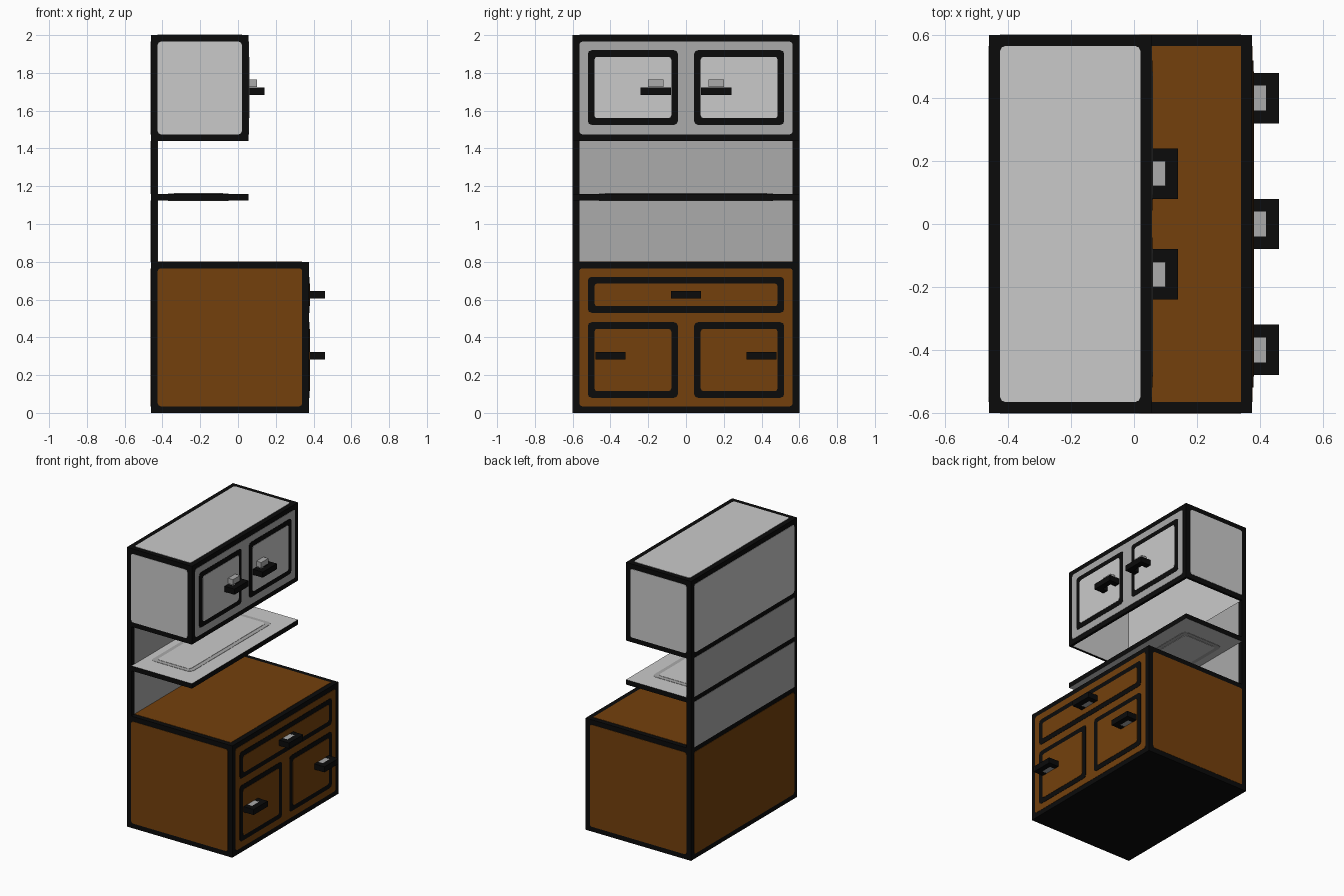
import bpy, bmesh, math

if "Cube" in bpy.data.objects:
    bpy.data.objects.remove(bpy.data.objects["Cube"])


def material(name, rgb):
    m = bpy.data.materials.new(name)
    m.diffuse_color = (*rgb, 1.0)
    m.use_nodes = True
    m.node_tree.nodes["Principled BSDF"].inputs["Base Color"].default_value = m.diffuse_color
    return m


BLACK = material("black trim", (0.0033, 0.0033, 0.0033))
BROWN = material("brown wood", (0.174, 0.051, 0.0037))
LIGHT = material("light grey", (0.59, 0.59, 0.59))
MID = material("mid grey", (0.405, 0.405, 0.405))

T = 0.035      # trim width
E = 0.002      # thickness of one painted layer
BACK, UP_X, BASE_X = -0.46, 0.055, 0.375
HALF = 0.6


def finish(name, bm, *mats):
    bmesh.ops.recalc_face_normals(bm, faces=bm.faces)
    me = bpy.data.meshes.new(name)
    bm.to_mesh(me)
    bm.free()
    for m in mats:
        me.materials.append(m)
    ob = bpy.data.objects.new(name, me)
    bpy.context.collection.objects.link(ob)
    return ob


def prism(name, axis, pts, d0, d1, mat):
    """Extrude a 2D outline along an axis from d0 to d1."""
    def place(p, d):
        c = list(p)
        c.insert(axis, d)
        return c
    bm = bmesh.new()
    a = [bm.verts.new(place(p, d0)) for p in pts]
    b = [bm.verts.new(place(p, d1)) for p in pts]
    bm.faces.new(a)
    bm.faces.new(b[::-1])
    for i in range(len(a)):
        j = (i + 1) % len(a)
        bm.faces.new((a[i], b[i], b[j], a[j]))
    return finish(name, bm, mat)


def rect(u0, u1, v0, v1, r=0.0):
    if r == 0:
        return [(u0, v0), (u1, v0), (u1, v1), (u0, v1)]
    pts = []
    for k, (cu, cv) in enumerate([(u1 - r, v1 - r), (u0 + r, v1 - r),
                                  (u0 + r, v0 + r), (u1 - r, v0 + r)]):
        for s in range(3):
            t = math.pi / 2 * (k + s / 2)
            pts.append((cu + r * math.cos(t), cv + r * math.sin(t)))
    return pts


def box(name, x0, x1, y0, y1, z0, z1, mat):
    return prism(name, 2, rect(x0, x1, y0, y1), z0, z1, mat)


def paint(name, axis, d, side, r4, mat, r=0.015, level=1):
    """Thin plate lying on a surface; higher levels sit over lower ones."""
    prism(name, axis, rect(*r4, r), d, d + side * E * level, mat)


def framed(name, x, y0, y1, z0, z1, mat):
    """Black outline with a coloured middle on a front face."""
    paint(name + "_outline", 0, x, 1, (y0, y1, z0, z1), BLACK, 0.02, 2)
    paint(name, 0, x, 1, (y0 + T, y1 - T, z0 + T, z1 - T), mat, 0.015, 3)


def handle(name, x, y, z, rise=0.0):
    """U-shaped black pull with a grey block in its opening."""
    w, h, d = 0.08, 0.04, 0.045
    u = [(x, y - w), (x + 0.085, y - w), (x + 0.085, y + w), (x, y + w),
         (x, y + h), (x + d, y + h), (x + d, y - h), (x, y - h)]
    prism(name, 2, u, z - 0.02, z + 0.02, BLACK)
    box(name + "_block", x, x + d, y - h, y + h,
        z - 0.019 + rise, z + 0.019 + rise, MID)


# base cabinet
box("base_cabinet", BACK, BASE_X, -HALF, HALF, 0, 0.8, BLACK)
inner_y = (-HALF + T, HALF - T)
paint("base_front", 0, BASE_X, 1, (*inner_y, T, 0.8 - T), BROWN)
paint("base_back", 0, BACK, -1, (*inner_y, T, 0.8 - T), BROWN)
paint("base_top", 2, 0.8, 1, (BACK + T, BASE_X - T, *inner_y), BROWN, 0)
for s in (-1, 1):
    paint("base_side", 1, s * HALF, s, (BACK + T, BASE_X - T, T, 0.8 - T), BROWN)
framed("drawer", BASE_X, -0.52, 0.52, 0.53, 0.72, BROWN)
handle("drawer_handle", BASE_X, 0, 0.625)
for s in (-1, 1):
    y0, y1 = sorted((s * 0.043, s * 0.52))
    framed("base_door", BASE_X, y0, y1, 0.08, 0.48, BROWN)
    handle("base_door_handle", BASE_X, s * 0.4, 0.302)

# back panel between base and upper cabinet
box("back_panel", BACK, BACK + T, -HALF, HALF, 0.8, 1.44, BLACK)
for z0, z1 in ((0.8, 1.125), (1.16, 1.44)):
    paint("panel_front", 0, BACK + T, 1, (*inner_y, z0, z1), MID, 0)
    paint("panel_back", 0, BACK, -1, (*inner_y, z0, z1), MID, 0)

# shelf: black edges, light faces with a grey border line
shelf = box("shelf", BACK + T, UP_X, -HALF, HALF, 1.125, 1.16, BLACK)
shelf.data.materials.append(LIGHT)
for p in shelf.data.polygons:
    if abs(p.normal.z) > 0.5:
        p.material_index = 1
for z, s in ((1.16, 1), (1.125, -1)):
    paint("shelf_line", 2, z, s, (-0.37, -0.05, -0.46, 0.46), MID, 0.03)
    paint("shelf_middle", 2, z, s, (-0.34, -0.08, -0.43, 0.43), LIGHT, 0.02, 2)

# upper cabinet: hollow and open underneath
bm = bmesh.new()
bmesh.ops.create_cube(bm, size=1)
for v in bm.verts:
    v.co = (UP_X if v.co.x > 0 else BACK, HALF * 2 * v.co.y,
            2.0 if v.co.z > 0 else 1.44)
bm.normal_update()
bottom = min(bm.faces, key=lambda f: f.calc_center_median().z)
bmesh.ops.inset_region(bm, faces=[bottom], thickness=0.025)
old = set(bm.faces) - {bottom}
top = bmesh.ops.extrude_discrete_faces(bm, faces=[bottom])["faces"]
bmesh.ops.translate(bm, verts=top[0].verts, vec=(0, 0, 0.53))
for f in bm.faces:
    f.material_index = 0 if f in old else 1
finish("upper_cabinet", bm, BLACK, LIGHT)
up_z = (1.44 + T, 2.0 - T)
paint("upper_front", 0, UP_X, 1, (*inner_y, *up_z), MID)
paint("upper_back", 0, BACK, -1, (*inner_y, *up_z), LIGHT)
paint("upper_top", 2, 2.0, 1, (BACK + T, UP_X - T, *inner_y), LIGHT)
for s in (-1, 1):
    paint("upper_side", 1, s * HALF, s, (BACK + T, UP_X - T, *up_z), LIGHT)
    y0, y1 = sorted((s * 0.043, s * 0.52))
    framed("upper_door", UP_X, y0, y1, 1.525, 1.92, LIGHT)
    handle("upper_door_handle", UP_X, s * 0.16, 1.702, 0.043)
